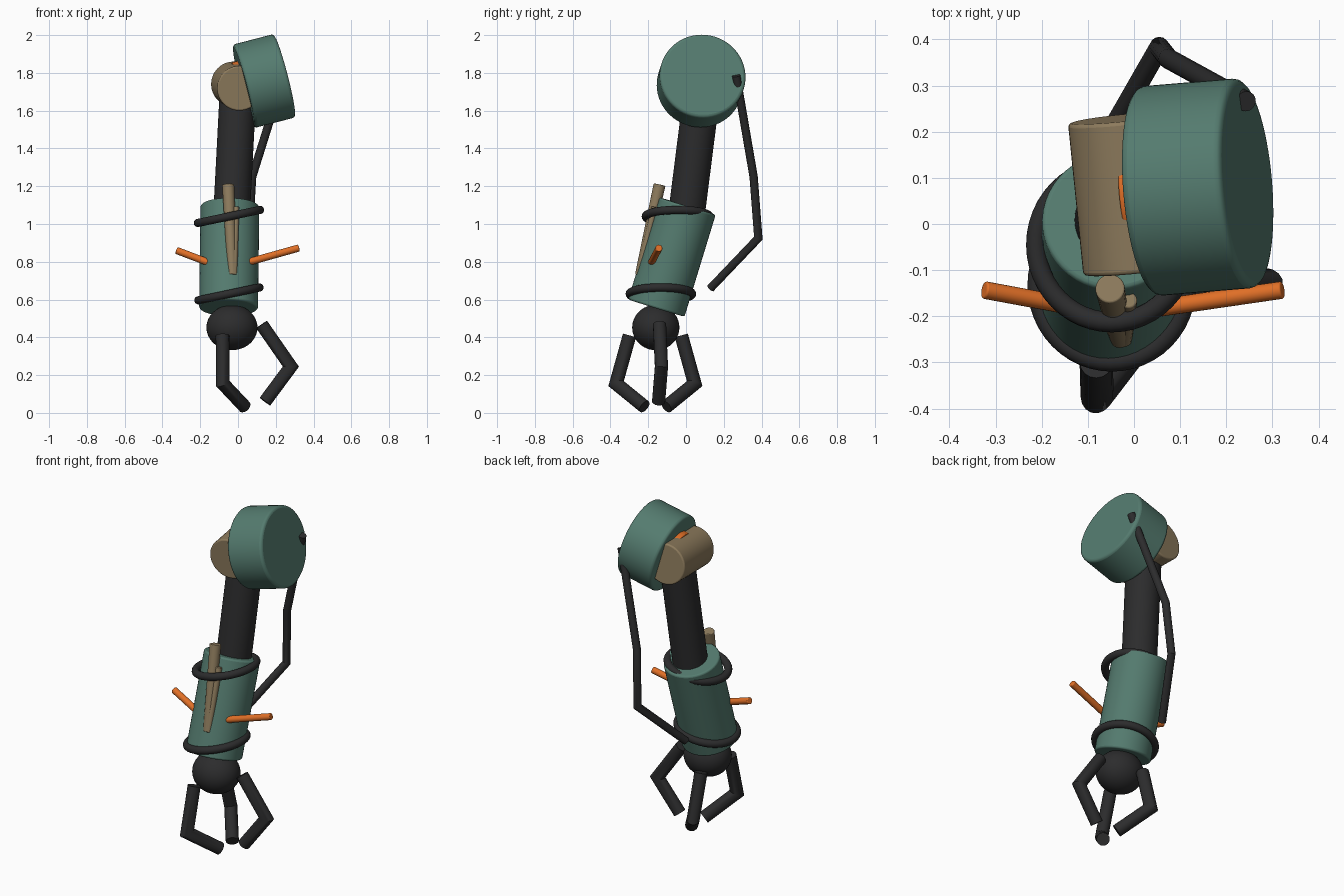
import bpy, bmesh, math
from mathutils import Vector, Matrix

if "Cube" in bpy.data.objects:
    bpy.data.objects.remove(bpy.data.objects["Cube"])


def material(name, rgb):
    m = bpy.data.materials.new(name)
    m.diffuse_color = (*rgb, 1)
    m.use_nodes = True
    m.node_tree.nodes["Principled BSDF"].inputs["Base Color"].default_value = m.diffuse_color
    return m


TEAL = material("teal_green", (0.09, 0.20, 0.16))
TAN = material("tan", (0.27, 0.20, 0.11))
BLACK = material("soft_black", (0.025, 0.025, 0.026))
ORANGE = material("orange", (0.75, 0.16, 0.02))


def finish(name, bm, mat, bevel=0):
    bmesh.ops.recalc_face_normals(bm, faces=bm.faces[:])
    me = bpy.data.meshes.new(name)
    bm.to_mesh(me)
    bm.free()
    me.materials.append(mat)
    ob = bpy.data.objects.new(name, me)
    bpy.context.collection.objects.link(ob)
    bpy.ops.object.select_all(action='DESELECT')
    ob.select_set(True)
    bpy.context.view_layer.objects.active = ob
    bpy.ops.object.shade_smooth_by_angle(angle=math.radians(35))
    if bevel:
        b = ob.modifiers.new("soft_edge", 'BEVEL')
        b.width, b.segments = bevel, 3
        b.limit_method, b.angle_limit = 'ANGLE', math.radians(50)
    return ob


def rod(name, a, b, r1, mat, r2=None, sides=32, bevel=0.004):
    """Round bar from a to b, optionally tapered."""
    a, b = Vector(a), Vector(b)
    d = b - a
    place = Matrix.Translation((a + b) / 2) @ d.to_track_quat('Z', 'Y').to_matrix().to_4x4()
    bm = bmesh.new()
    bmesh.ops.create_cone(bm, cap_ends=True, segments=sides, radius1=r1,
                          radius2=r1 if r2 is None else r2, depth=d.length, matrix=place)
    return finish(name, bm, mat, bevel)


def bent_tube(name, points, r, mat, sides=16):
    """Tube along straight runs with mitred corners."""
    pts = [Vector(p) for p in points]
    dirs = [(q - p).normalized() for p, q in zip(pts, pts[1:])]
    u = dirs[0].orthogonal().normalized()
    v = dirs[0].cross(u)
    ring = []
    for i in range(sides):
        t = 2 * math.pi * i / sides
        ring.append(pts[0] + r * (u * math.cos(t) + v * math.sin(t)))
    bm = bmesh.new()
    loops = [[bm.verts.new(p) for p in ring]]
    for i, d in enumerate(dirs):
        n = d + dirs[i + 1] if i + 1 < len(dirs) else d
        ring = [p + d * ((pts[i + 1] - p).dot(n) / d.dot(n)) for p in ring]
        loops.append([bm.verts.new(p) for p in ring])
    for A, B in zip(loops, loops[1:]):
        for i in range(sides):
            j = (i + 1) % sides
            bm.faces.new((A[i], A[j], B[j], B[i]))
    bm.faces.new(loops[0])
    bm.faces.new(loops[-1])
    return finish(name, bm, mat)


def hoop(name, center, normal, R, r, mat, major=48, minor=14):
    """Torus around the forearm."""
    place = Matrix.Translation(center) @ Vector(normal).to_track_quat('Z', 'Y').to_matrix().to_4x4()
    bm = bmesh.new()
    grid = []
    for i in range(major):
        a = 2 * math.pi * i / major
        row = []
        for k in range(minor):
            t = 2 * math.pi * k / minor
            w = R + r * math.cos(t)
            row.append(bm.verts.new(place @ Vector((w * math.cos(a), w * math.sin(a), r * math.sin(t)))))
        grid.append(row)
    for i in range(major):
        for k in range(minor):
            A, B, k2 = grid[i], grid[(i + 1) % major], (k + 1) % minor
            bm.faces.new((A[k], B[k], B[k2], A[k2]))
    return finish(name, bm, mat)


# Shoulder: drum, axle poking out of its inner face, cross cylinder
axis = Vector((0.965, 0.08, 0.25)).normalized()
drum = Vector((0.138, 0.08, 1.757))
rod("shoulder_drum", drum - axis * 0.112, drum + axis * 0.112, 0.228, TEAL, sides=64, bevel=0.015)
rod("shoulder_axle", drum - axis * 0.142, drum, 0.138, ORANGE, sides=48)
cross = Vector((-0.1, 0.99, 0.07)).normalized()
hub = Vector((-0.008, 0.065, 1.73))
rod("shoulder_cross_cylinder", hub - cross * 0.166, hub + cross * 0.166, 0.119, TAN, sides=48, bevel=0.008)

# Upper arm and forearm
rod("upper_arm", (-0.035, 0.0, 1.03), (0.0, 0.085, 1.70), 0.097, BLACK, sides=48)
rod("forearm", (-0.05, -0.157, 0.555), (-0.043, 0.008, 1.095), 0.156, TEAL, sides=48, bevel=0.01)

# Hoops clamped round the forearm
hoop("upper_hoop", (-0.048, -0.045, 1.04), (-0.21, 0, 1), 0.168, 0.022, BLACK)
hoop("lower_hoop", (-0.048, -0.133, 0.63), (-0.21, 0, 1), 0.165, 0.022, BLACK)

# Rods on the front of the forearm
rod("front_rod", (-0.03, -0.245, 0.73), (-0.052, -0.14, 1.208), 0.025, TAN, r2=0.032, sides=24)
rod("thin_front_rod", (-0.022, -0.25, 0.73), (-0.011, -0.165, 1.09), 0.018, TAN, sides=20)

# Orange side pins
rod("right_pin", (0.04, -0.184, 0.794), (0.322, -0.143, 0.873), 0.019, ORANGE, sides=20)
rod("left_pin", (-0.12, -0.181, 0.782), (-0.325, -0.143, 0.86), 0.019, ORANGE, sides=20)

# Cable from the drum to the back of the forearm
bent_tube("cable", [(0.243, 0.266, 1.785), (0.075, 0.358, 1.25),
                    (0.055, 0.383, 0.925), (-0.09, 0.13, 0.66)], 0.022, BLACK)

# Wrist ball
bm = bmesh.new()
bmesh.ops.create_uvsphere(bm, u_segments=40, v_segments=24, radius=1,
                          matrix=Matrix.Translation((-0.032, -0.16, 0.452)) @ Matrix.Diagonal((0.135, 0.125, 0.12, 1)))
finish("wrist_ball", bm, BLACK)

# Three bent fingers, two of them mirrored front to back
bent_tube("side_finger", [(0.125, -0.14, 0.468), (0.28, -0.13, 0.245), (0.143, -0.145, 0.06)], 0.035, BLACK)
for side, s in (("front", -1), ("back", 1)):
    path = [(x, -0.162 + s * y, z) for x, y, z in
            ((-0.082, 0.137, 0.41), (-0.08, 0.208, 0.155), (0.035, 0.058, 0.033))]
    bent_tube(side + "_finger", path, 0.036, BLACK)
